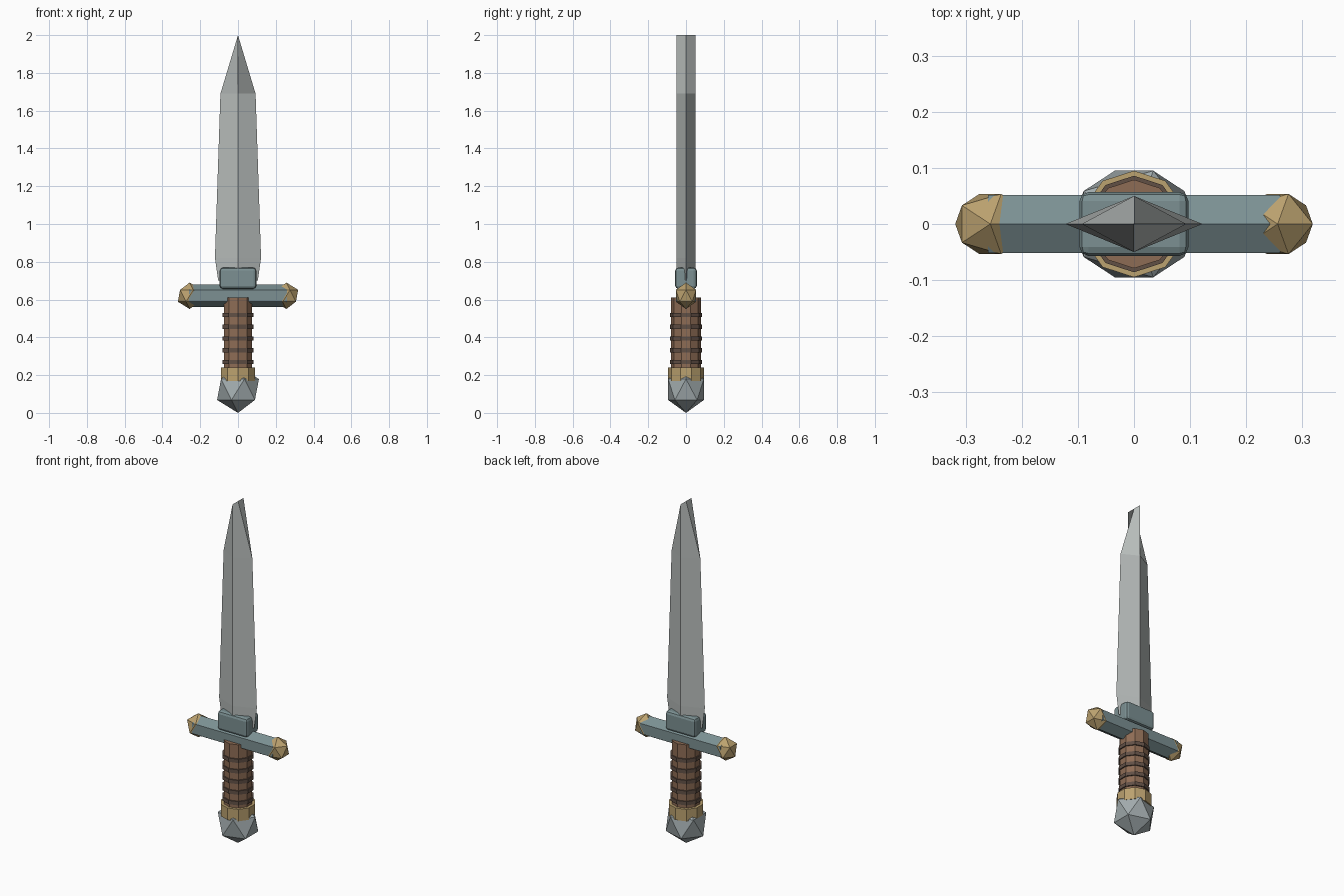
import bpy, bmesh, math

if "Cube" in bpy.data.objects:
    bpy.data.objects.remove(bpy.data.objects["Cube"])


def material(name, rgb):
    m = bpy.data.materials.new(name)
    m.diffuse_color = (*rgb, 1)
    m.use_nodes = True
    m.node_tree.nodes["Principled BSDF"].inputs["Base Color"].default_value = m.diffuse_color
    return m


steel = material("steel", (0.47, 0.50, 0.49))
dark_steel = material("dark_steel", (0.20, 0.28, 0.29))
pommel_grey = material("pommel_grey", (0.36, 0.41, 0.42))
brass = material("brass", (0.50, 0.36, 0.16))
leather = material("leather", (0.27, 0.15, 0.09))
cord = material("cord", (0.12, 0.08, 0.06))


def finish(name, mat):
    ob = bpy.context.object
    ob.name = name
    ob.data.materials.append(mat)
    return ob


def prism(name, mat, sides, radius, z0, z1):
    bpy.ops.mesh.primitive_cylinder_add(vertices=sides, radius=radius, depth=z1 - z0,
                                        location=(0, 0, (z0 + z1) / 2))
    return finish(name, mat)


def gem(name, mat, radius, x, z):
    # slightly flattened 20-sided ball
    bpy.ops.mesh.primitive_ico_sphere_add(subdivisions=1, radius=radius, location=(x, 0, z))
    ob = finish(name, mat)
    ob.scale.y = 0.9
    return ob


# Blade: diamond sections of constant thickness, closing to a chisel tip
bm = bmesh.new()
T = 0.05
rings = []
for w, z in [(0.105, 0.70), (0.122, 0.82), (0.093, 1.69)]:
    rings.append([bm.verts.new(p) for p in ((w, 0, z), (0, T, z), (-w, 0, z), (0, -T, z))])
tip_mid = bm.verts.new((0, 0, 2))
rings.append([tip_mid, bm.verts.new((0, T, 2)), tip_mid, bm.verts.new((0, -T, 2))])
for a, b in zip(rings, rings[1:]):
    for i in range(4):
        j = (i + 1) % 4
        bm.faces.new((a[i], a[j], b[j], b[i]))
bm.faces.new(rings[0][::-1])
mesh = bpy.data.meshes.new("blade")
bm.to_mesh(mesh)
bm.free()
blade = bpy.data.objects.new("blade", mesh)
bpy.context.collection.objects.link(blade)
mesh.materials.append(steel)

# Rounded block holding the blade
bpy.ops.mesh.primitive_cube_add(size=1, location=(0, 0, 0.713))
block = finish("blade_collar", dark_steel)
block.scale = (0.194, 0.114, 0.112)
bpy.ops.object.transform_apply(location=False, rotation=False, scale=True)
bevel = block.modifiers.new("bevel", "BEVEL")
bevel.width = 0.016
bevel.segments = 2

# Hexagonal crossguard, ridge up, with brass ends
bpy.ops.mesh.primitive_cylinder_add(vertices=6, radius=0.06, depth=0.52,
                                    location=(0, 0, 0.62), rotation=(0, math.pi / 2, 0))
guard = finish("crossguard", dark_steel)
for side, x in (("left", -0.256), ("right", 0.256)):
    gem(f"guard_end_{side}", brass, 0.07, x, 0.62)

# The hexagon's corners must lie on the vertical axis
if max(abs((guard.matrix_basis @ v.co).y) for v in guard.data.vertices) > 0.055:
    guard.rotation_euler = (math.pi / 2, 0, math.pi / 2)
    bpy.context.view_layer.update()
    if max(abs((guard.matrix_basis @ v.co).y) for v in guard.data.vertices) > 0.055:
        guard.rotation_euler = (math.pi / 2, math.pi / 6, math.pi / 2)

# Grip with cord bands
prism("grip", leather, 10, 0.079, 0.2, 0.61)
for i in range(5):
    z = 0.27 + i * 0.062
    prism(f"grip_band_{i + 1}", cord, 10, 0.086, z - 0.011, z + 0.011)

# Brass ferrule and faceted pommel
prism("ferrule", brass, 10, 0.095, 0.17, 0.24)
gem("pommel", pommel_grey, 0.124, 0, 0.124)
